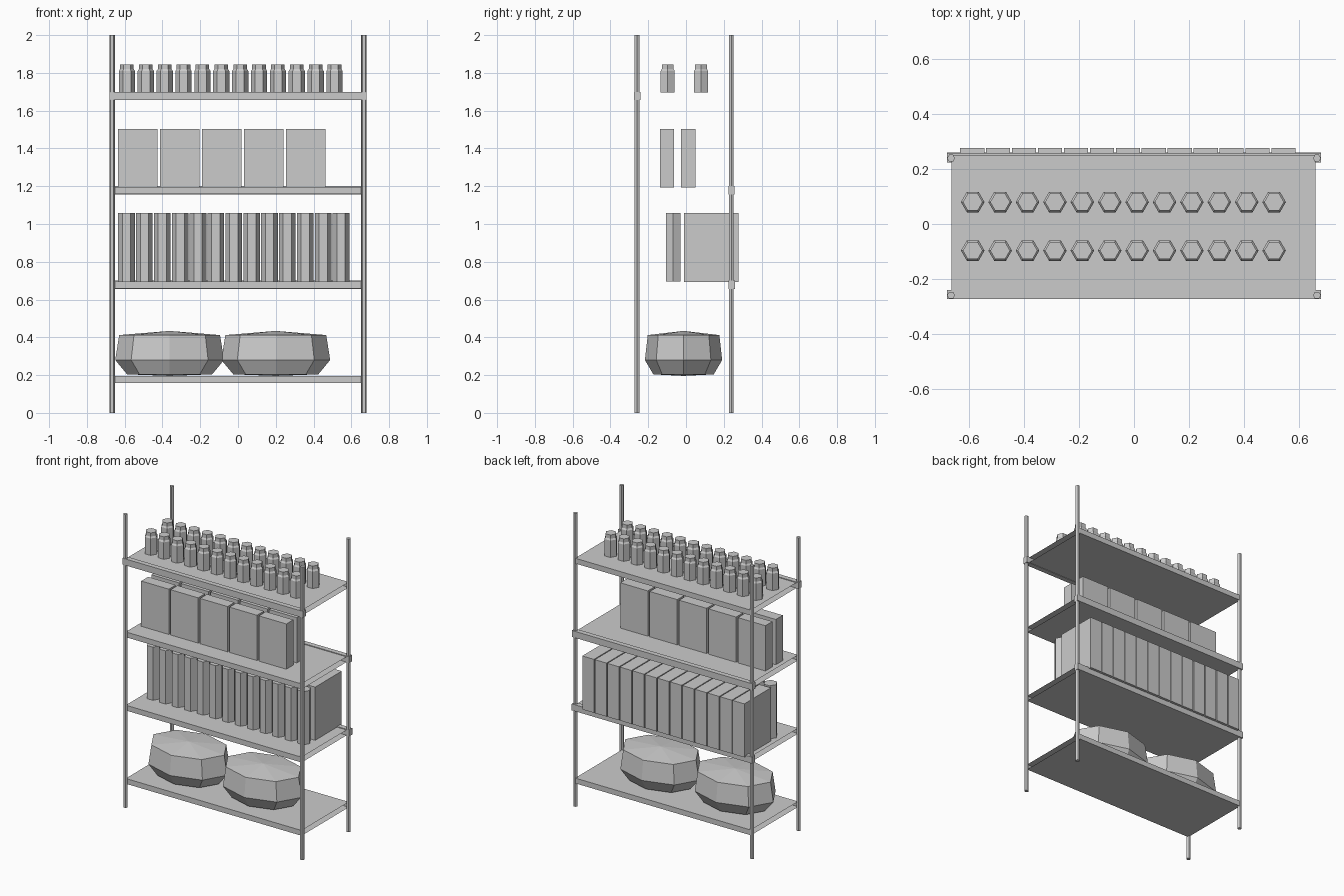
import bpy, bmesh, math

if "Cube" in bpy.data.objects:
    bpy.data.objects.remove(bpy.data.objects["Cube"])

# One flat colour for the whole model
grey = bpy.data.materials.new("plain_grey")
grey.diffuse_color = (0.6, 0.6, 0.6, 1)
grey.use_nodes = True
grey.node_tree.nodes["Principled BSDF"].inputs["Base Color"].default_value = grey.diffuse_color


def finish(name, bm):
    bmesh.ops.recalc_face_normals(bm, faces=bm.faces)
    me = bpy.data.meshes.new(name)
    bm.to_mesh(me)
    bm.free()
    me.materials.append(grey)
    ob = bpy.data.objects.new(name, me)
    bpy.context.collection.objects.link(ob)
    return ob


def box(name, x0, x1, y0, y1, z0, z1, open_ends=False):
    bm = bmesh.new()
    bmesh.ops.create_cube(bm, size=1)
    bmesh.ops.recalc_face_normals(bm, faces=bm.faces)
    if open_ends:
        ends = [f for f in bm.faces if abs(f.normal.x) > 0.9]
        bmesh.ops.delete(bm, geom=ends, context='FACES_ONLY')
    for v in bm.verts:
        v.co.x = x1 if v.co.x > 0 else x0
        v.co.y = y1 if v.co.y > 0 else y0
        v.co.z = z1 if v.co.z > 0 else z0
    return finish(name, bm)


def turned(name, x, y, profile, sides, squash=1.0, dome=None):
    """Low-poly lathe from (radius, z) pairs; dome = (bottom, top) apex heights."""
    bm = bmesh.new()
    rings = []
    for r, z in profile:
        rings.append([bm.verts.new((x + r * math.cos(a), y + r * squash * math.sin(a), z))
                      for a in (2 * math.pi * i / sides for i in range(sides))])
    for lo, hi in zip(rings, rings[1:]):
        for i in range(sides):
            j = (i + 1) % sides
            bm.faces.new((lo[i], lo[j], hi[j], hi[i]))
    for k, ring in enumerate((rings[0], rings[-1])):
        if dome:
            tip = bm.verts.new((x, y, dome[k]))
            for i in range(sides):
                bm.faces.new((ring[i], ring[(i + 1) % sides], tip))
        else:
            bm.faces.new(ring)
    return finish(name, bm)


# Corner posts
for x in (-0.667, 0.667):
    for y in (-0.26, 0.24):
        turned("post", x, y, [(0.0145, 0), (0.0145, 2)], 6)

# Shelves: hollow folded sheets, open at the two ends
for z in (0.195, 0.695, 1.195, 1.695):
    box("shelf", -0.665, 0.662, -0.26, 0.25, z - 0.036, z, open_ends=True)

# Long rails that wrap the posts: front of the top shelf, back of the middle two
for name, y, z in (("front_rail", -0.257, 1.70), ("back_rail", 0.241, 1.20), ("back_rail", 0.243, 0.70)):
    box(name, -0.681, 0.681, y - 0.017, y + 0.017, z - 0.044, z)

# Bottom shelf: two squat sacks
for x in (-0.362, 0.2):
    turned("sack", x, -0.013, [(0.225, 0.204), (0.288, 0.28), (0.267, 0.412)], 8,
           squash=0.71, dome=(0.196, 0.434))

# Second shelf: tall canisters in front, binders behind
for i in range(13):
    x = -0.59 + i * 0.0946
    turned("canister", x, -0.068, [(0.044, 0.695), (0.044, 1.058)], 6)
    box("binder", x - 0.044, x + 0.044, -0.01, 0.277, 0.693, 1.058)

# Third shelf: two rows of flat boxes
for i in range(5):
    x = -0.634 + i * 0.222
    for y in (-0.138, -0.026):
        box("carton", x, x + 0.208, y, y + 0.075, 1.193, 1.504)

# Top shelf: two rows of capped bottles
for i in range(12):
    for y in (-0.097, 0.08):
        turned("bottle", -0.588 + i * 0.0999, y,
               [(0.043, 1.695), (0.043, 1.81), (0.036, 1.82), (0.036, 1.845)], 6)
